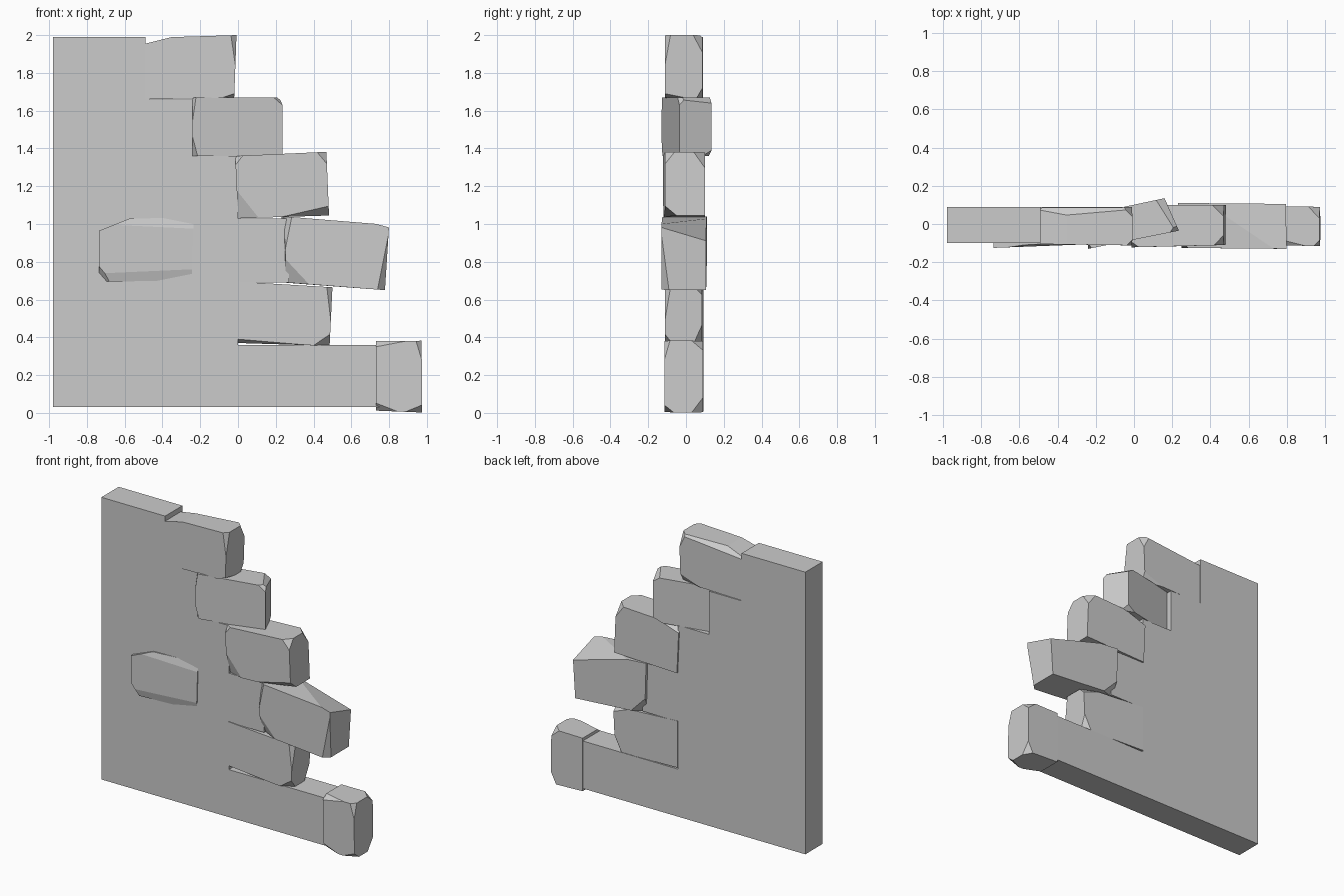
import bpy, bmesh
from mathutils import Vector

if "Cube" in bpy.data.objects:
    bpy.data.objects.remove(bpy.data.objects["Cube"])

BIG = 50.0  # a cut length this long runs a chamfer along the whole edge


def finish(name, bm):
    bmesh.ops.recalc_face_normals(bm, faces=bm.faces)
    me = bpy.data.meshes.new(name)
    bm.to_mesh(me)
    bm.free()
    ob = bpy.data.objects.new(name, me)
    bpy.context.collection.objects.link(ob)
    return ob


def stone(name, quad, front, back, cuts, shift=(0, 0)):
    """quad: bottom-left, bottom-right, top-right, top-left in x,z.
    front/back: y at the left and right ends; shift: x offset of the back.
    cuts: corner signs (x, y, z) and chipped lengths along each axis."""
    bm = bmesh.new()
    corner = {}
    for (x, z), sx, sz in zip(quad, (-1, 1, 1, -1), (-1, -1, 1, 1)):
        i = 0 if sx < 0 else 1
        corner[sx, -1, sz] = Vector((x, front[i], z))
        corner[sx, 1, sz] = Vector((x + shift[i], back[i], z))
    for p in corner.values():
        bm.verts.new(p)
    bmesh.ops.convex_hull(bm, input=bm.verts[:])
    for sign, size in cuts:
        p = corner[sign]
        n = Vector([s / d for s, d in zip(sign, size)])
        k = 0 if size[0] < BIG else 2
        on = p.copy()
        on[k] -= sign[k] * size[k]
        bmesh.ops.bisect_plane(bm, geom=bm.verts[:] + bm.edges[:] + bm.faces[:],
                               plane_co=on, plane_no=n.normalized(), clear_outer=True)
        rim = [e for e in bm.edges if e.is_boundary]
        bmesh.ops.holes_fill(bm, edges=rim)
    bmesh.ops.dissolve_limit(bm, angle_limit=0.03, verts=bm.verts[:], edges=bm.edges[:])
    return finish(name, bm)


# Stepped wall slab
outline = [(-.98, .03), (.78, .03), (.78, .36), (0, .36), (0, .69), (.27, .69),
           (.27, 1.03), (0, 1.03), (0, 1.36), (-.24, 1.36), (-.24, 1.66),
           (-.49, 1.66), (-.49, 1.99), (-.98, 1.99)]
bm = bmesh.new()
face = bm.faces.new([bm.verts.new((x, -.1, z)) for x, z in outline])
ext = bmesh.ops.extrude_face_region(bm, geom=[face])
bmesh.ops.translate(bm, vec=(0, .19, 0),
                    verts=[v for v in ext["geom"] if isinstance(v, bmesh.types.BMVert)])
finish("wall", bm)

# Stones along the broken edge, top to bottom
stone("stone_top", [(-.49, 1.66), (-.02, 1.67), (-.008, 2.0), (-.49, 1.985)],
      (-.105, -.112), (.085, .088),
      [((-1, -1, 1), (.12, BIG, .03)), ((1, -1, -1), (.06, .1, .02)),
       ((1, 1, 1), (.05, .05, .1)), ((-1, 1, 1), (.4, .05, .04)),
       ((1, -1, 1), (.03, .03, .2)), ((1, 1, -1), (.15, .03, .05))])

stone("stone_twisted", [(-.24, 1.36), (.235, 1.36), (.235, 1.67), (-.24, 1.67)],
      (-.13, -.035), (.05, .135),
      [((1, -1, 1), (.04, .06, .04)), ((-1, -1, -1), (.03, .04, .1)),
       ((1, 1, 1), (.05, .08, .03)), ((-1, -1, 1), (.02, .03, .12)),
       ((1, 1, -1), (.1, .04, .03))], shift=(0, -.075))

stone("stone_upper", [(0, 1.03), (.482, 1.045), (.468, 1.382), (-.015, 1.36)],
      (-.122, -.11), (.1, .1),
      [((-1, -1, -1), (.12, .04, .14)), ((1, -1, -1), (.2, .06, .05)),
       ((1, -1, 1), (.05, .05, .06)), ((1, 1, 1), (.06, .06, .08)),
       ((-1, 1, 1), (.15, .06, .05)), ((-1, -1, 1), (.04, .03, .05))])

stone("stone_jutting", [(.255, .69), (.778, .65), (.8, .995), (.245, 1.04)],
      (-.125, -.13), (.11, .105),
      [((1, 1, 1), (.3, .28, .085)), ((-1, -1, -1), (.11, .05, .12)),
       ((-1, -1, 1), (.04, .04, .2)), ((1, -1, -1), (.04, .04, .2)),
       ((-1, 1, -1), (.1, .05, .1))], shift=(-.015, 0))

stone("stone_lower", [(0, .37), (.485, .355), (.5, .665), (0, .695)],
      (-.105, -.112), (.092, .085),
      [((1, -1, -1), (.09, .05, .06)), ((-1, -1, -1), (.22, .04, .02)),
       ((1, -1, 1), (.03, .03, .25)), ((1, 1, 1), (.1, .04, .04)),
       ((1, 1, -1), (.05, .05, .1))])

stone("stone_base_end", [(.73, .012), (.975, .002), (.972, .382), (.73, .38)],
      (-.112, -.115), (.092, .09),
      [((1, -1, -1), (.1, .05, .04)), ((1, -1, 1), (.03, .03, .1)),
       ((-1, -1, -1), (.1, .04, .04)), ((1, 1, 1), (.06, .06, .05)),
       ((-1, -1, 1), (.15, .04, .03)), ((1, 1, -1), (.04, .06, .08))])

# Stone showing through the front face of the wall
stone("stone_embedded", [(-.735, .695), (-.245, .7), (-.235, 1.035), (-.735, 1.025)],
      (-.125, -.106), (.03, .03),
      [((-1, -1, 1), (.15, BIG, .06)), ((-1, -1, -1), (.07, .06, .08)),
       ((1, -1, 1), (.3, .015, .06)), ((1, -1, -1), (.3, .015, .06))])
